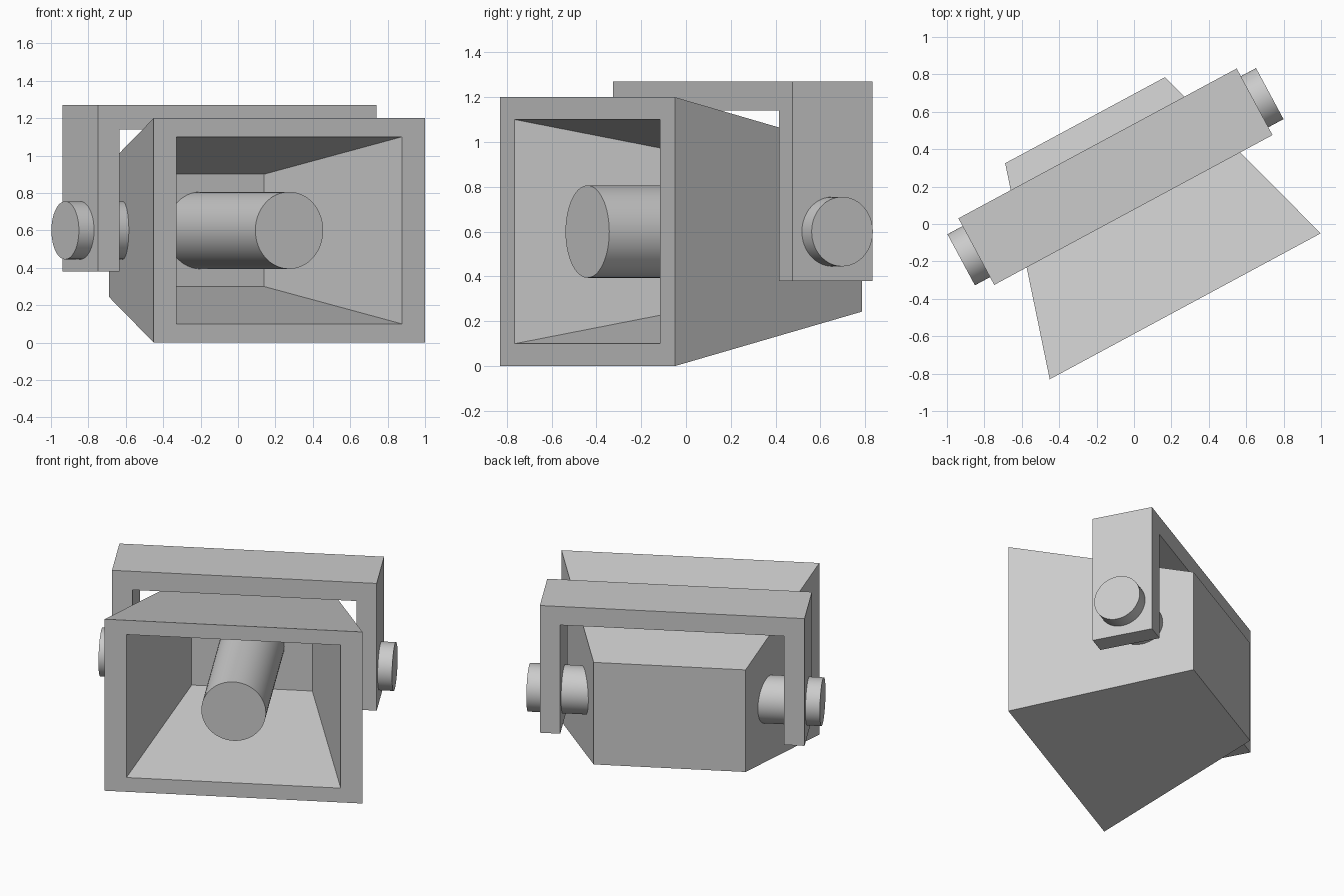
import bpy, bmesh, math
from mathutils import Matrix, Vector

if "Cube" in bpy.data.objects:
    bpy.data.objects.remove(bpy.data.objects["Cube"], do_unlink=True)

GREY = (0.6, 0.6, 0.6, 1)
MID = 0.6          # height of the lamp axis
PIVOT = 0.787      # distance of the pivot behind the front rim
# Local frame: origin at the middle of the front rim, x across, y backwards
PLACE = Matrix.Translation((0.274, -0.44, MID)) @ Matrix.Rotation(math.radians(28.3), 4, 'Z')

mat = bpy.data.materials.new("grey metal")
mat.use_nodes = True
mat.diffuse_color = GREY
mat.node_tree.nodes["Principled BSDF"].inputs["Base Color"].default_value = GREY


def finish(name, bm, smooth=False):
    bmesh.ops.recalc_face_normals(bm, faces=bm.faces)
    mesh = bpy.data.meshes.new(name)
    bm.to_mesh(mesh)
    bm.free()
    mesh.materials.append(mat)
    obj = bpy.data.objects.new(name, mesh)
    bpy.context.collection.objects.link(obj)
    obj.matrix_world = PLACE
    if smooth:
        bpy.ops.object.select_all(action='DESELECT')
        obj.select_set(True)
        bpy.context.view_layer.objects.active = obj
        bpy.ops.object.shade_smooth_by_angle(angle=math.radians(30))
    return obj


def cylinder(name, start, end, radius):
    a, b = Vector(start), Vector(end)
    turn = (b - a).to_track_quat('Z', 'Y').to_matrix().to_4x4()
    bm = bmesh.new()
    bmesh.ops.create_cone(bm, cap_ends=True, segments=64, radius1=radius, radius2=radius,
                          depth=(b - a).length, matrix=Matrix.Translation((a + b) / 2) @ turn)
    finish(name, bm, smooth=True)


# Tapered housing: rectangular rings from the back, round the rim, into the cavity
bm = bmesh.new()
rings = []
for w, h, y in [(0.485, 0.357, 1.13), (0.823, 0.6, 0), (0.684, 0.5, 0), (0.385, 0.3, 1.0)]:
    rings.append([bm.verts.new((sx * w, y, sz * h))
                  for sx, sz in ((-1, -1), (1, -1), (1, 1), (-1, 1))])
for r, s in zip(rings, rings[1:]):
    for i in range(4):
        j = (i + 1) % 4
        bm.faces.new((r[i], r[j], s[j], s[i]))
bm.faces.new(rings[0])
bm.faces.new(rings[-1])
finish("housing", bm)

# Lamp tube, flush with the rim
cylinder("lamp_tube", (0, 0, 0), (0, 1.01, 0), 0.206)

# U-shaped bracket extruded from its profile
outer, inner, top, under, foot = 0.845, 0.715, 0.67, 0.54, -0.22
half = [(outer, foot), (outer, top)], [(inner, under), (inner, foot)]
profile = (half[0] + [(-x, z) for x, z in reversed(half[0])]
           + [(-x, z) for x, z in reversed(half[1])] + half[1])
bm = bmesh.new()
face = bm.faces.new([bm.verts.new((x, PIVOT - 0.202, z)) for x, z in profile])
ext = bmesh.ops.extrude_face_region(bm, geom=[face])
bmesh.ops.translate(bm, vec=(0, 0.404, 0),
                    verts=[v for v in ext["geom"] if isinstance(v, bmesh.types.BMVert)])
finish("bracket", bm)

# Pivot pins through the bracket legs into the housing walls
for side, s in (("right", -1), ("left", 1)):
    cylinder(side + "_pivot_pin", (s * 0.52, PIVOT, 0), (s * 0.937, PIVOT, 0), 0.155)
